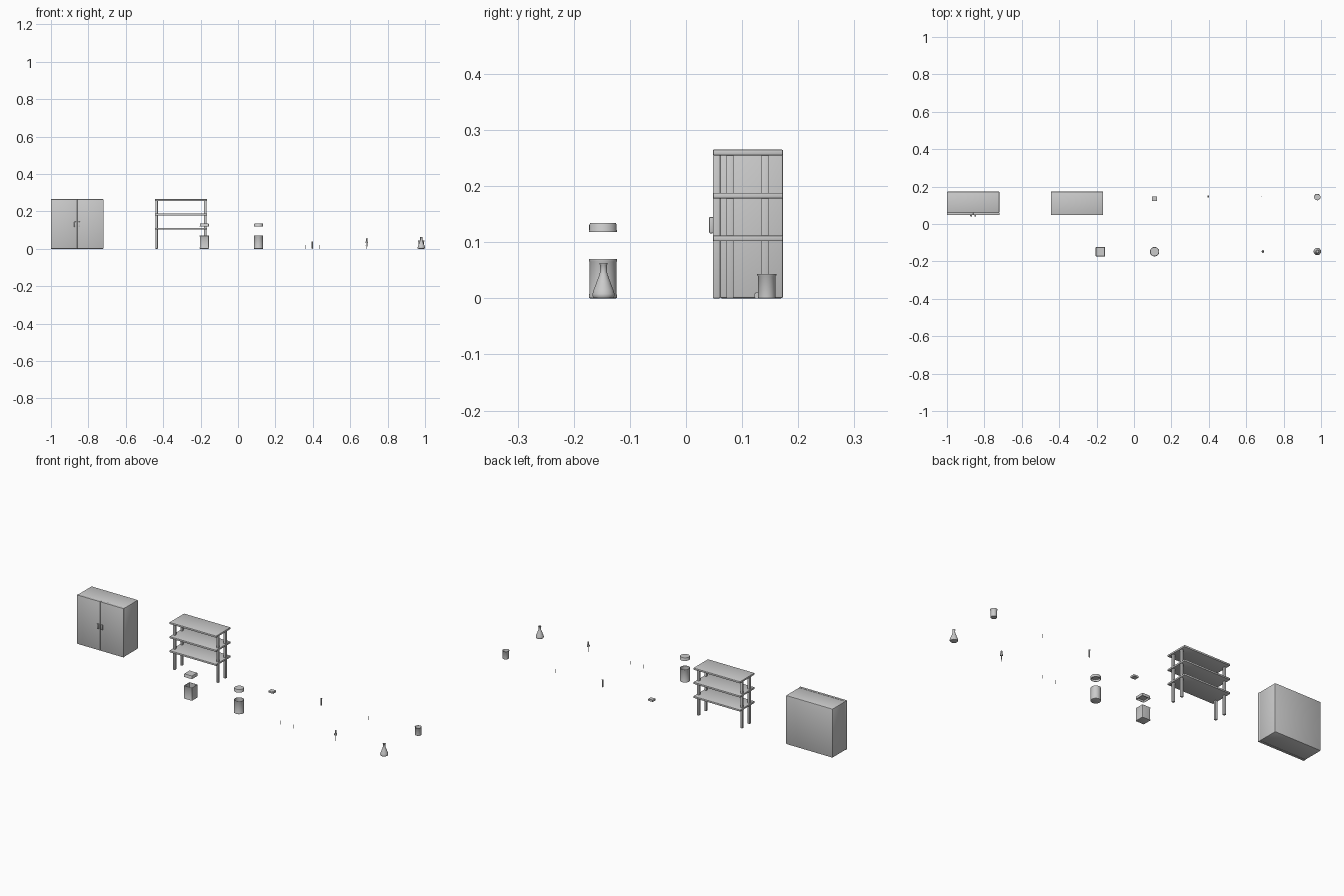
import bpy, bmesh, math


def finish(name, bm, loc, smooth=True):
    bmesh.ops.remove_doubles(bm, verts=bm.verts, dist=1e-6)
    bmesh.ops.recalc_face_normals(bm, faces=bm.faces)
    me = bpy.data.meshes.new(name)
    bm.to_mesh(me)
    bm.free()
    ob = bpy.data.objects.new(name, me)
    bpy.context.collection.objects.link(ob)
    ob.location = loc
    if smooth:
        bpy.ops.object.select_all(action='DESELECT')
        bpy.context.view_layer.objects.active = ob
        ob.select_set(True)
        bpy.ops.object.shade_smooth_by_angle(angle=math.radians(40))
    return ob


def box(name, x0, x1, y0, y1, z0, z1, bevel=0.0):
    bm = bmesh.new()
    bmesh.ops.create_cube(bm, size=1)
    bmesh.ops.scale(bm, vec=(x1 - x0, y1 - y0, z1 - z0), verts=bm.verts)
    if bevel:
        bmesh.ops.bevel(bm, geom=bm.edges[:], offset=bevel, segments=2,
                        profile=0.5, affect='EDGES')
    return finish(name, bm, ((x0 + x1) / 2, (y0 + y1) / 2, (z0 + z1) / 2))


def lathe(name, profile, x, y, z=0.0, sides=32, corner=None):
    """Sweep (radius, height) points round the z axis; corner makes a rounded square."""
    bm = bmesh.new()
    rings = []
    for r, h in profile:
        ring = []
        for i in range(sides):
            a = 2 * math.pi * (i + 0.5) / sides
            c, s = math.cos(a), math.sin(a)
            if corner:
                k = max(r - corner, 0)
                e = min(corner, r)
                px, py = math.copysign(k, c) + e * c, math.copysign(k, s) + e * s
            else:
                px, py = r * c, r * s
            ring.append(bm.verts.new((px, py, h)))
        rings.append(ring)
    for a, b in zip(rings, rings[1:]):
        for i in range(sides):
            j = (i + 1) % sides
            bm.faces.new((a[i], a[j], b[j], b[i]))
    for end in (rings[0], rings[-1]):
        bm.faces.new(end)
    return finish(name, bm, (x, y, z))


FRONT, BACK = -0.147, 0.145

# cupboard: carcass, two doors, two handles
box("cupboard_body", -1.0, -0.72, 0.06, 0.173, 0, 0.265, 0.004)
for i, (a, b) in enumerate(((-1.0, -0.8603), (-0.8597, -0.72))):
    box(f"cupboard_door_{i}", a, b, 0.048, 0.0605, 0, 0.265, 0.001)
for i, x in enumerate((-0.871, -0.849)):
    box(f"cupboard_handle_{i}", x - 0.005, x + 0.005, 0.041, 0.049, 0.116, 0.145, 0.002)

# open rack: three boards on four posts
for i, z in enumerate((0.102, 0.178, 0.255)):
    box(f"rack_board_{i}", -0.445, -0.165, 0.048, 0.173, z, z + 0.01, 0.002)
for i, x in enumerate((-0.435, -0.175)):
    for j, y in enumerate((0.0785, 0.141)):
        box(f"rack_post_{i}{j}", x - 0.006, x + 0.006, y - 0.0063, y + 0.0063, 0, 0.258, 0.001)

# hollow jars with lids floating above them, one square and one round
JAR = [(0.023, 0), (0.025, 0.001), (0.025, 0.006), (0.0242, 0.008), (0.0242, 0.065),
       (0.025, 0.067), (0.025, 0.069), (0.0245, 0.07), (0.0225, 0.07), (0.0222, 0.004)]
LID = [(0.0225, 0.128), (0.0225, 0.118), (0.025, 0.118), (0.025, 0.121),
       (0.0245, 0.122), (0.0245, 0.131), (0.023, 0.134)]
for shape, x, corner in (("square", -0.18, 0.003), ("round", 0.11, None)):
    lathe(f"{shape}_jar", JAR, x, FRONT - 0.001, corner=corner)
    lathe(f"{shape}_jar_lid", LID, x, FRONT - 0.001, corner=corner)

# matchbox: tray inside a sleeve
box("matchbox_sleeve", 0.097, 0.124, 0.124, 0.147, 0, 0.01)
box("matchbox_tray", 0.0978, 0.1232, 0.122, 0.148, 0.001, 0.009)

# matchsticks with rounded heads
for name, x, y in (("match_a", 0.36, FRONT), ("match_b", 0.435, FRONT), ("match_c", 0.682, BACK)):
    box(name + "_stick", x - 0.0009, x + 0.0009, y - 0.0009, y + 0.0009, 0, 0.018)
    lathe(name + "_head", [(0.0006, 0.016), (0.0014, 0.0175), (0.0014, 0.019), (0.0005, 0.021)],
          x, y, sides=12)

# test tube
lathe("test_tube", [(0.001, 0), (0.003, 0.001), (0.004, 0.004), (0.004, 0.038), (0.005, 0.039),
                    (0.005, 0.04), (0.0036, 0.04), (0.0036, 0.005), (0.001, 0.002)],
      0.397, BACK + 0.002, sides=24)

# dropper: glass stem, collar, rubber bulb
DX = 0.689
lathe("dropper_stem", [(0.0009, 0), (0.001, 0.006), (0.0022, 0.012), (0.0022, 0.034)],
      DX, FRONT, sides=20)
lathe("dropper_collar", [(0.0068, 0.031), (0.0072, 0.032), (0.0072, 0.039), (0.0065, 0.04)],
      DX, FRONT, sides=24)
lathe("dropper_bulb", [(0.0038, 0.039), (0.0036, 0.043), (0.0043, 0.049), (0.0041, 0.054),
                       (0.0028, 0.057), (0.001, 0.058)], DX, FRONT, sides=20)

# conical flask
lathe("conical_flask", [(0.015, 0), (0.018, 0.001), (0.0198, 0.004), (0.0198, 0.008),
                        (0.018, 0.014), (0.012, 0.03), (0.0075, 0.042), (0.0062, 0.047),
                        (0.006, 0.059), (0.0075, 0.061), (0.0075, 0.063), (0.0055, 0.063),
                        (0.0055, 0.047), (0.011, 0.03), (0.018, 0.008), (0.015, 0.002)],
      0.98, FRONT)

# beaker
lathe("beaker", [(0.0145, 0), (0.0155, 0.001), (0.0155, 0.039), (0.0173, 0.0415), (0.0173, 0.043),
                 (0.0162, 0.043), (0.0145, 0.039), (0.0145, 0.002)], 0.98, 0.144)
